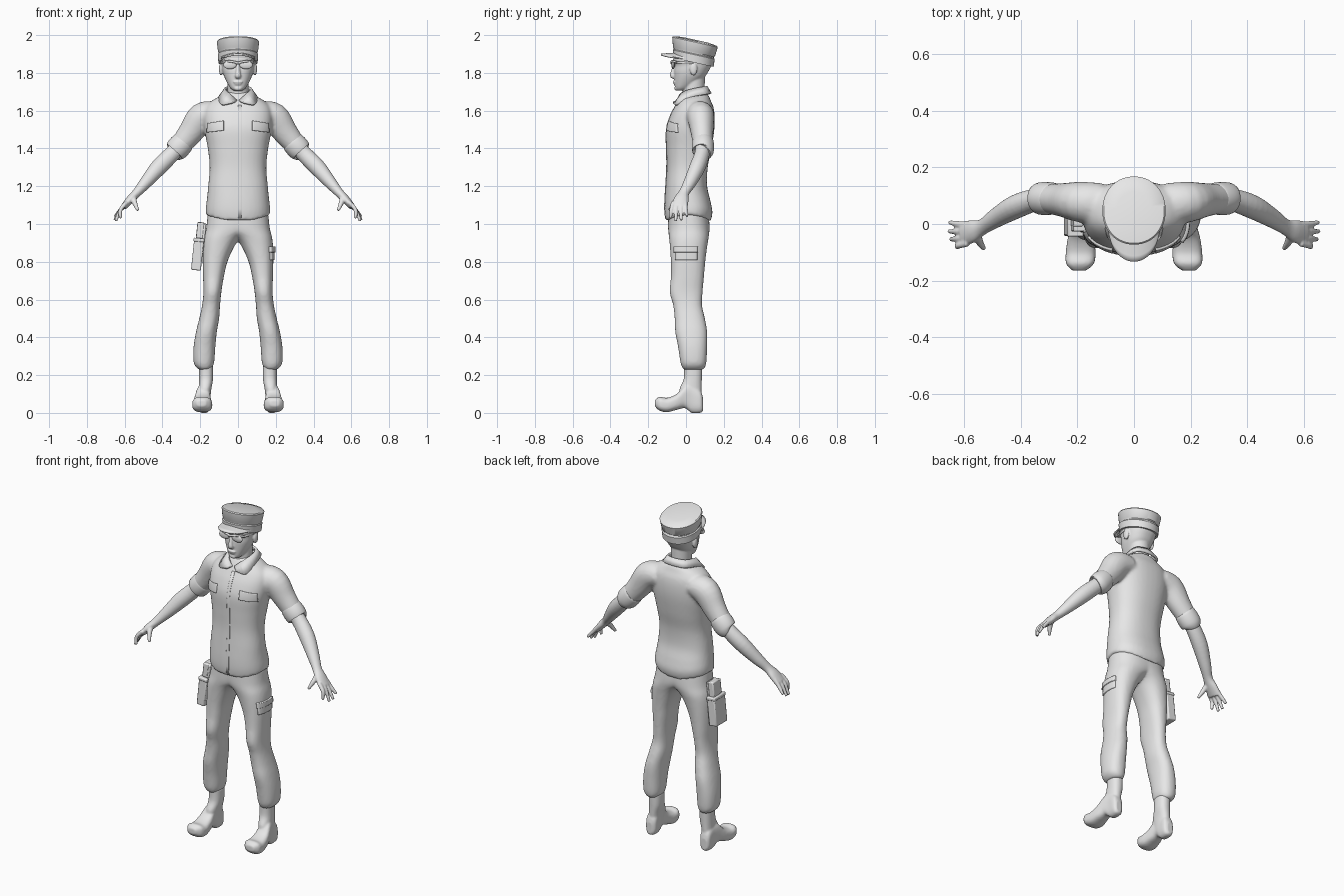
import bpy, bmesh
from math import cos, sin, pi, radians
from mathutils import Vector, Matrix

if "Cube" in bpy.data.objects:
    bpy.data.objects.remove(bpy.data.objects["Cube"])

grey = bpy.data.materials.new("plain grey")
grey.use_nodes = True
grey.diffuse_color = (0.8, 0.8, 0.8, 1)
grey.node_tree.nodes["Principled BSDF"].inputs["Base Color"].default_value = (0.8, 0.8, 0.8, 1)


def spline(rows, steps):
    """Smoothly interpolate a list of equal-length rows."""
    if steps < 2:
        return rows
    out = []
    for i in range(len(rows) - 1):
        a, b, c, d = rows[max(i - 1, 0)], rows[i], rows[i + 1], rows[min(i + 2, len(rows) - 1)]
        for s in range(steps):
            t = s / steps
            out.append([q + 0.5 * t * (r - p + t * (2 * p - 5 * q + 4 * r - u + t * (3 * (q - r) + u - p)))
                        for p, q, r, u in zip(a, b, c, d)])
    return out + [rows[-1]]


def skin(bm, rings):
    loops = [[bm.verts.new(p) for p in ring] for ring in rings]
    n = len(loops[0])
    for lo, hi in zip(loops, loops[1:]):
        for i in range(n):
            bm.faces.new((lo[i], lo[(i + 1) % n], hi[(i + 1) % n], hi[i]))
    bm.faces.new(loops[0][::-1])
    bm.faces.new(loops[-1])


def stack(bm, rows, power=2.3, steps=5, n=40, along_y=False, warp=None):
    """Loft rounded sections: height, min and max across, min and max deep."""
    rings = []
    for h, a0, a1, b0, b1 in spline(rows, steps):
        ring = []
        for i in range(n):
            c, s = cos(2 * pi * i / n), sin(2 * pi * i / n)
            e = 2 / power
            a = (a0 + a1) / 2 + (a1 - a0) / 2 * abs(c) ** e * (1 if c > 0 else -1)
            b = (b0 + b1) / 2 + (b1 - b0) / 2 * abs(s) ** e * (1 if s > 0 else -1)
            v = Vector((a, h, b) if along_y else (a, b, h))
            ring.append(warp(v) if warp else v)
        rings.append(ring)
    skin(bm, rings)


def sym(rows):
    return [(z, -w, w, y0, y1) for z, w, y0, y1 in rows]


def tube(bm, pts, steps=4, n=20):
    """Sweep an oval along points: x, y, z, thickness radius, width radius."""
    pts = spline(pts, steps)
    rings = []
    for i, p in enumerate(pts):
        t = (Vector(pts[min(i + 1, len(pts) - 1)][:3]) - Vector(pts[max(i - 1, 0)][:3])).normalized()
        a = t.cross(Vector((0, 1, 0))).normalized()
        b = a.cross(t)
        rings.append([Vector(p[:3]) + a * p[3] * cos(2 * pi * k / n) + b * p[4] * sin(2 * pi * k / n)
                      for k in range(n)])
    skin(bm, rings)


def ball(bm, at, size):
    bmesh.ops.create_uvsphere(bm, u_segments=20, v_segments=12, radius=1,
                              matrix=Matrix.Translation(at) @ Matrix.Diagonal((*size, 1)))


def finish(bm, name, mirror=False, voxel=0, relax=3, solid=0, bevel=0, wrap=None):
    bmesh.ops.recalc_face_normals(bm, faces=bm.faces)
    me = bpy.data.meshes.new(name)
    bm.to_mesh(me)
    bm.free()
    me.materials.append(grey)
    ob = bpy.data.objects.new(name, me)
    bpy.context.collection.objects.link(ob)
    bpy.ops.object.select_all(action='DESELECT')
    ob.select_set(True)
    bpy.context.view_layer.objects.active = ob
    bpy.ops.object.shade_smooth_by_angle(angle=radians(40))
    if wrap:
        m = ob.modifiers.new("wrap", 'SHRINKWRAP')
        m.target, axis, positive = wrap
        m.wrap_method = 'PROJECT'
        setattr(m, "use_project_" + axis, True)
        m.use_positive_direction, m.use_negative_direction = positive, not positive
    if mirror:
        ob.modifiers.new("mirror", 'MIRROR')
    if solid:
        m = ob.modifiers.new("solid", 'SOLIDIFY')
        m.thickness, m.offset = solid, 0
    if bevel:
        m = ob.modifiers.new("bevel", 'BEVEL')
        m.width, m.segments = bevel, 2
    if voxel:
        m = ob.modifiers.new("blend", 'REMESH')
        m.mode, m.voxel_size, m.use_smooth_shade = 'VOXEL', voxel, True
        m = ob.modifiers.new("relax", 'SMOOTH')
        m.factor, m.iterations = 0.5, relax
    return ob


# Shirt with sleeves and a curved hem
def hem(v):
    fade = max(0, 1 - (v.z - 1.01) / 0.15)
    return Vector((v.x, v.y, v.z + 1.3 * v.x * v.x * fade))

bm = bmesh.new()
stack(bm, sym([(1.012, .170, -.106, .13), (1.06, .170, -.113, .14), (1.12, .165, -.113, .13),
               (1.2, .158, -.108, .112), (1.3, .15, -.102, .115), (1.4, .16, -.104, .135),
               (1.5, .178, -.105, .15), (1.57, .182, -.085, .152), (1.62, .17, -.06, .145),
               (1.655, .135, -.04, .13), (1.68, .088, -.025, .12), (1.70, .06, -.01, .1)]), warp=hem)
for s in (-1, 1):
    tube(bm, [(s * .12, .07, 1.585, .065, .075), (s * .19, .078, 1.565, .078, .072),
              (s * .25, .085, 1.485, .067, .06), (s * .31, .09, 1.41, .055, .052)])
shirt = finish(bm, "shirt", voxel=.009, relax=5)

# Rolled cuffs
bm = bmesh.new()
tube(bm, [(.283, .09, 1.44, .05, .05), (.287, .09, 1.436, .059, .056), (.312, .09, 1.409, .063, .059),
          (.333, .09, 1.385, .059, .056), (.337, .089, 1.381, .048, .048)], steps=3, n=28)
finish(bm, "sleeve_cuffs", mirror=True)

# Forearms and hands
bm = bmesh.new()
tube(bm, [(.29, .09, 1.43, .04, .04), (.35, .085, 1.37, .043, .04), (.42, .06, 1.3, .044, .042),
          (.49, .02, 1.218, .033, .034), (.535, -.01, 1.166, .024, .028),
          (.57, -.025, 1.13, .022, .04), (.605, -.035, 1.09, .017, .044)])
for y0, x, y1, z in ((-.068, .622, -.082, 1.03), (-.046, .648, -.054, 1.015),
                     (-.023, .654, -.026, 1.02), (-.003, .652, .006, 1.04)):
    tube(bm, [(.588, y0, 1.115, .012, .012), (.622, (y0 + y1) / 2 - .002, 1.075, .011, .011),
              (x, y1, z, .008, .008)])
tube(bm, [(.555, -.03, 1.145, .016, .016), (.548, -.06, 1.115, .014, .014), (.53, -.088, 1.072, .008, .008)])
finish(bm, "arms_and_hands", mirror=True, voxel=.005, relax=3)

# Trousers
bm = bmesh.new()
stack(bm, [(.228, .148, .203, -.008, .086), (.24, .136, .22, -.02, .1), (.27, .126, .235, -.03, .108),
           (.35, .12, .235, -.042, .112), (.43, .112, .222, -.057, .112), (.5, .1, .205, -.06, .1),
           (.57, .095, .19, -.068, .085), (.64, .088, .183, -.086, .088), (.72, .075, .185, -.08, .095),
           (.8, .056, .187, -.08, .102), (.88, .02, .186, -.085, .112), (.93, -.02, .18, -.09, .12),
           (.98, -.1, .168, -.095, .125), (1.06, -.14, .16, -.095, .12)])
trousers = finish(bm, "trousers", mirror=True, voxel=.009, relax=4)

# Boots
bm = bmesh.new()
stack(bm, [(.05, .148, .21, -.02, .08), (.12, .142, .208, -.035, .082), (.18, .132, .206, -.012, .084),
           (.25, .132, .206, -.01, .086)])
stack(bm, [(.09, .165, .2, .01, .08), (.075, .148, .212, 0, .12), (.03, .147, .215, 0, .15),
           (-.005, .148, .222, .025, .145), (-.05, .142, .234, .016, .1), (-.1, .136, .241, .004, .08),
           (-.14, .142, .24, .012, .085), (-.165, .17, .218, .035, .068)], power=2.8, along_y=True)
finish(bm, "boots", mirror=True, voxel=.006, relax=3)

# Head, neck, ears and face
bm = bmesh.new()
stack(bm, sym([(1.707, .025, -.05, -.01), (1.72, .04, -.057, .02), (1.745, .056, -.06, .06),
               (1.78, .073, -.062, .1), (1.81, .082, -.063, .12), (1.84, .087, -.06, .135),
               (1.87, .092, -.068, .14), (1.93, .09, -.05, .13)]))
stack(bm, sym([(1.6, .06, -.02, .11), (1.68, .055, -.018, .1), (1.78, .058, -.01, .1)]), power=2)
tube(bm, [(0, -.058, 1.845, .009, .009), (0, -.068, 1.81, .011, .011), (0, -.071, 1.785, .016, .014),
          (0, -.062, 1.775, .012, .008)])
ball(bm, (0, -.06, 1.752), (.026, .01, .006))
ball(bm, (0, -.056, 1.741), (.021, .01, .006))
ball(bm, (0, -.05, 1.718), (.022, .012, .013))
for s in (-1, 1):
    ball(bm, (s * .09, .04, 1.82), (.011, .02, .034))
finish(bm, "head", voxel=.0045, relax=3)

# Sunglasses: lenses, bridge and side arms
bm = bmesh.new()
ball(bm, (.043, -.068, 1.842), (.033, .007, .02))
tube(bm, [(-.01, -.076, 1.85, .004, .004), (.04, -.075, 1.861, .004, .004), (.078, -.05, 1.857, .004, .004)])
rail = [bm.verts.new(p) for p in ((.074, -.055, 1.862), (.093, .04, 1.856), (.093, .04, 1.846), (.074, -.055, 1.848))]
bm.faces.new(rail)
finish(bm, "sunglasses", mirror=True, solid=.004)

# Cap, tilted back
def tilt(v):
    return Vector((v.x, v.y, v.z - .22 * (v.y - .05)))

bm = bmesh.new()
stack(bm, sym([(1.853, .098, -.058, .138), (1.853, .104, -.066, .146), (1.895, .107, -.07, .152),
               (1.9, .102, -.065, .147), (1.906, .102, -.065, .147), (1.912, .106, -.069, .154),
               (1.962, .112, -.073, .168), (1.968, .107, -.068, .163), (1.975, .06, -.02, .115)]),
      power=2.1, steps=1, n=56, warp=tilt)
finish(bm, "cap")


def sheet(rows):
    """Grid of faces from rows of points."""
    bm = bmesh.new()
    vs = [[bm.verts.new(p) for p in row] for row in rows]
    for a, b in zip(vs, vs[1:]):
        for i in range(len(a) - 1):
            bm.faces.new((a[i], a[i + 1], b[i + 1], b[i]))
    return bm


# Cap visor
rows = []
for j in range(5):
    t = j / 4
    row = []
    for i in range(25):
        a = pi * i / 24
        x = (.095 * (1 - t) + .084 * t) * cos(a)
        y = (.02 - .07 * sin(a)) * (1 - t) + (-.025 - .108 * sin(a)) * t
        row.append((x, y, 1.903 - 2.6 * x * x - .006 * t))
    rows.append(row)
finish(sheet(rows), "cap_visor", solid=.01)

# Shirt collar
top = [(.006, -.04, 1.652), (.045, -.024, 1.69), (.066, .03, 1.712), (.055, .09, 1.724), (0, .108, 1.728)]
low = [(.03, -.066, 1.642), (.088, -.05, 1.632), (.098, .03, 1.672), (.072, .112, 1.688), (0, .13, 1.69)]
finish(sheet([spline(top, 4), spline(low, 4)]), "collar", mirror=True, solid=.012)


def flap(name, corners, target, axis, positive, thick, mirror=False):
    """Panel that hugs the cloth behind it; corners run round the outline."""
    a, b, c, d = map(Vector, corners)
    rows = [[a.lerp(b, i / 12).lerp(d.lerp(c, i / 12), j / 12) for i in range(13)] for j in range(13)]
    return finish(sheet(rows), name, mirror=mirror, solid=thick, wrap=(target, axis, positive))


# Chest pockets, button placket and thigh pocket
flap("chest_pocket_flaps", [(.075, -.4, 1.495), (.16, -.4, 1.485), (.158, -.4, 1.532), (.075, -.4, 1.545)],
     shirt, "y", True, .016, True)
flap("button_placket", [(0, -.4, 1.03), (.018, -.4, 1.03), (.018, -.4, 1.63), (0, -.4, 1.63)],
     shirt, "y", True, .005)
flap("thigh_pocket", [(.4, -.055, .81), (.4, .058, .81), (.4, .058, .872), (.4, -.055, .872)],
     trousers, "x", False, .014)
flap("thigh_pocket_flap", [(.4, -.06, .85), (.4, .06, .85), (.4, .06, .88), (.4, -.06, .88)],
     trousers, "x", False, .024)


# Holster on the right hip
def block(name, at, size, lean=6):
    bm = bmesh.new()
    bmesh.ops.create_cube(bm, size=1, matrix=Matrix.Translation(at) @ Matrix.Rotation(radians(lean), 4, 'Y')
                          @ Matrix.Diagonal((*size, 1)))
    finish(bm, name, bevel=.006)

block("holster_pouch", (-.214, .01, .84), (.052, .105, .17))
block("holster_rim", (-.207, .01, .915), (.058, .11, .02))
block("holster_grip", (-.202, .02, .955), (.036, .06, .11))
block("holster_strap", (-.196, -.012, .965), (.044, .03, .085))
block("holster_backing", (-.182, .01, .93), (.014, .08, .15))
